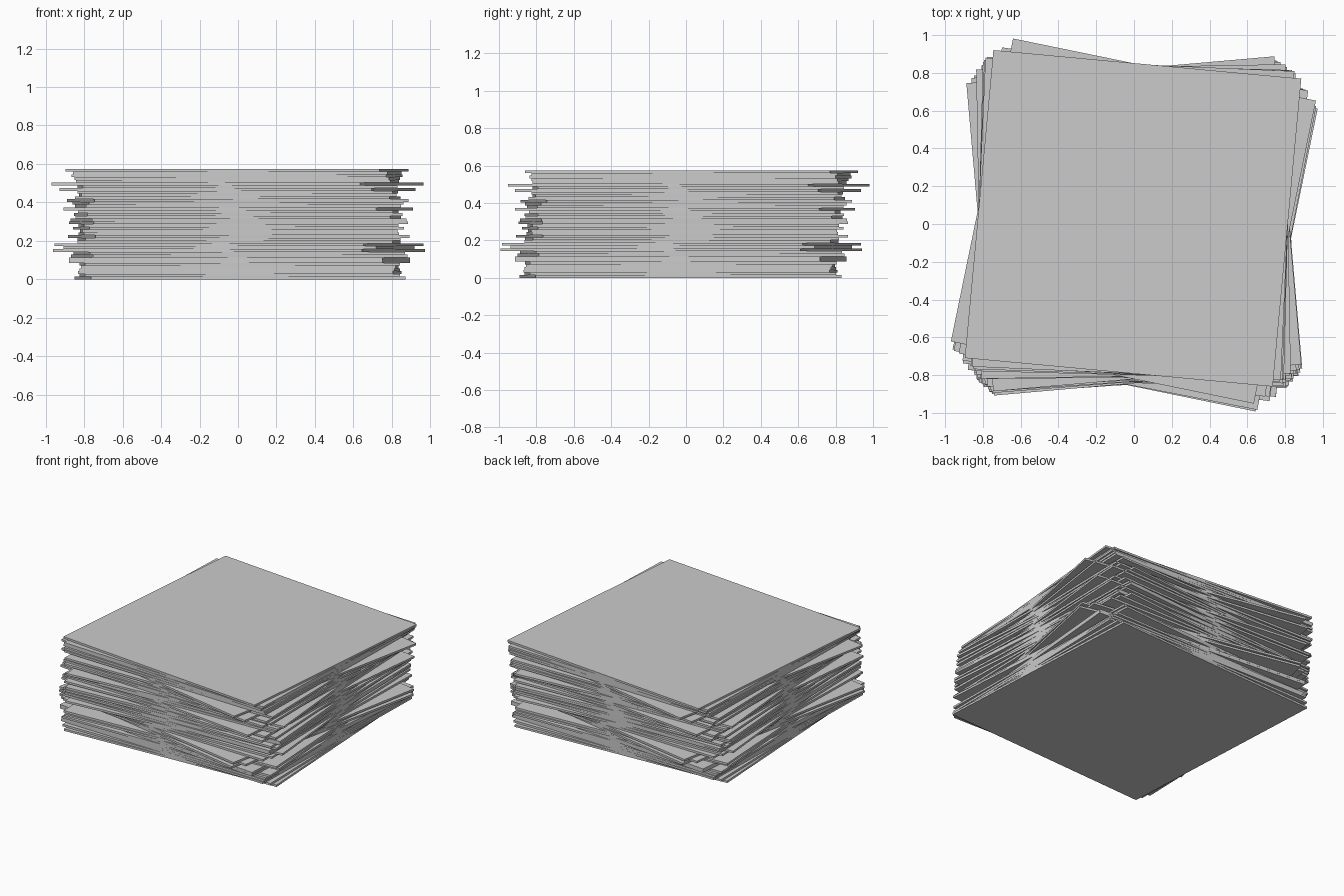
import bpy
from math import radians

cube = bpy.data.objects.get("Cube")
if cube:
    bpy.data.objects.remove(cube, do_unlink=True)

grey = bpy.data.materials.new("plain grey")
grey.use_nodes = True
colour = (0.6, 0.6, 0.6, 1)
grey.diffuse_color = colour
grey.node_tree.nodes["Principled BSDF"].inputs["Base Color"].default_value = colour

# Twist of each sheet in degrees, from the bottom up
twists = [3, 1, -1.5, -1, -.5, 1, -5, -5, 4, 3,
          -11.6, -7, -11, -1.5, 1.5, 5, 1, .5, 3, 1,
          4.5, 4, -2, 2.5, -1, -6.7, 2, 3, 5, -2,
          .5, -1, -8, 1, -11.6, -1.5, -2, -3, -2.5, -5.3]

SIDE = 1.637
STACK_HEIGHT = 0.575
thickness = STACK_HEIGHT / len(twists)


def add_sheet(index, twist):
    """One square sheet, slightly turned and drifting back with height."""
    t = index / (len(twists) - 1)
    bpy.ops.mesh.primitive_cube_add(
        size=1,
        location=(0.01 - 0.015 * t, -0.03 + 0.06 * t * t, (index + 0.5) * thickness),
        rotation=(0, 0, radians(twist)))
    sheet = bpy.context.object
    sheet.name = f"sheet_{index + 1}"
    sheet.scale = (SIDE, SIDE, thickness)
    sheet.data.materials.append(grey)


# Loose stack of square sheets
for i, angle in enumerate(twists):
    add_sheet(i, angle)
